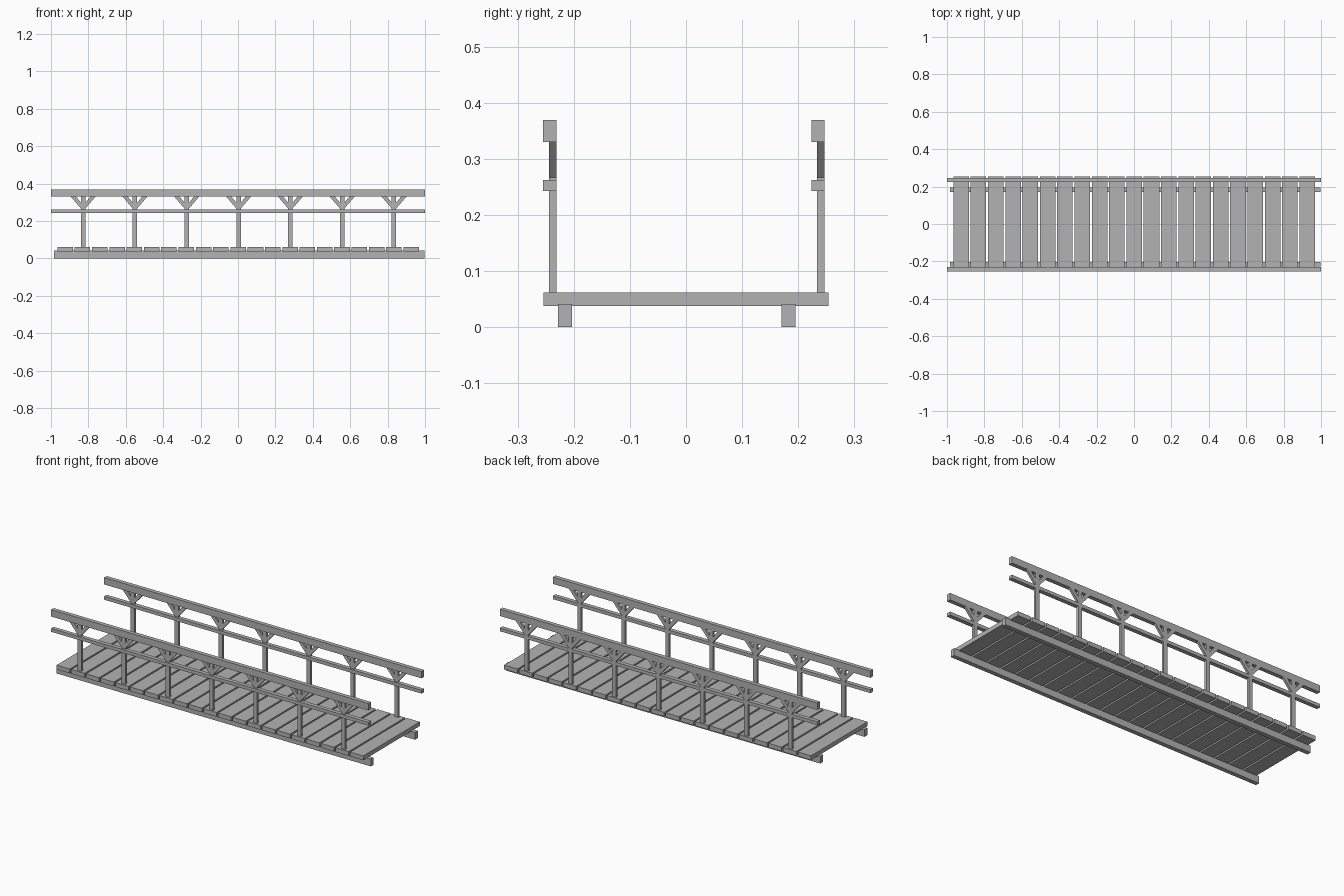
import bpy
import bmesh

cube = bpy.data.objects.get("Cube")
if cube:
    bpy.data.objects.remove(cube, do_unlink=True)

GREY = (0.45, 0.45, 0.45, 1.0)
wood = bpy.data.materials.new("grey_wood")
wood.use_nodes = True
wood.diffuse_color = GREY
wood.node_tree.nodes["Principled BSDF"].inputs["Base Color"].default_value = GREY


def prism(name, outline, y0, y1):
    """Extrude an x/z outline from y0 to y1."""
    bm = bmesh.new()
    face = bm.faces.new([bm.verts.new((x, y0, z)) for x, z in outline])
    ext = bmesh.ops.extrude_face_region(bm, geom=[face])["geom"]
    moved = [v for v in ext if isinstance(v, bmesh.types.BMVert)]
    bmesh.ops.translate(bm, verts=moved, vec=(0, y1 - y0, 0))
    bmesh.ops.recalc_face_normals(bm, faces=bm.faces)
    mesh = bpy.data.meshes.new(name)
    bm.to_mesh(mesh)
    bm.free()
    mesh.materials.append(wood)
    obj = bpy.data.objects.new(name, mesh)
    bpy.context.collection.objects.link(obj)
    return obj


def box(name, x0, x1, y0, y1, z0, z1):
    return prism(name, [(x0, z0), (x1, z0), (x1, z1), (x0, z1)], y0, y1)


# Deck planks
PLANKS, PITCH, HALF_PLANK = 21, 0.0925, 0.0415
for i in range(PLANKS):
    x = (i - (PLANKS - 1) / 2) * PITCH + 0.001
    box("deck_plank", x - HALF_PLANK, x + HALF_PLANK, -0.254, 0.254, 0.0375, 0.062)

# Long beams under the deck
for name, y in (("right_beam", -0.228), ("left_beam", 0.17)):
    box(name, -0.983, 0.997, y, y + 0.025, 0, 0.041)

# Railings: the back one is a shifted copy of the front one
POSTS, SPACING, HALF_POST = 7, 0.277, 0.012
for side, y in (("front", -0.2545), ("back", 0.2235)):
    back = y + 0.0235
    inner = back - 0.0135
    box(side + "_top_rail", -1, 1, y, back, 0.33, 0.369)
    box(side + "_middle_rail", -1, 1, y, back, 0.243, 0.262)
    for i in range(POSTS):
        x = (i - (POSTS - 1) / 2) * SPACING + 0.003
        box(side + "_post", x - HALF_POST, x + HALF_POST, inner, back, 0.062, 0.33)
        # Diagonal braces on both sides of the post
        for s in (-1, 1):
            outline = [(0.012, 0.267), (0.012, 0.298), (0.038, 0.33), (0.066, 0.33)]
            prism(side + "_brace", [(x + s * dx, z) for dx, z in outline], inner, back)
